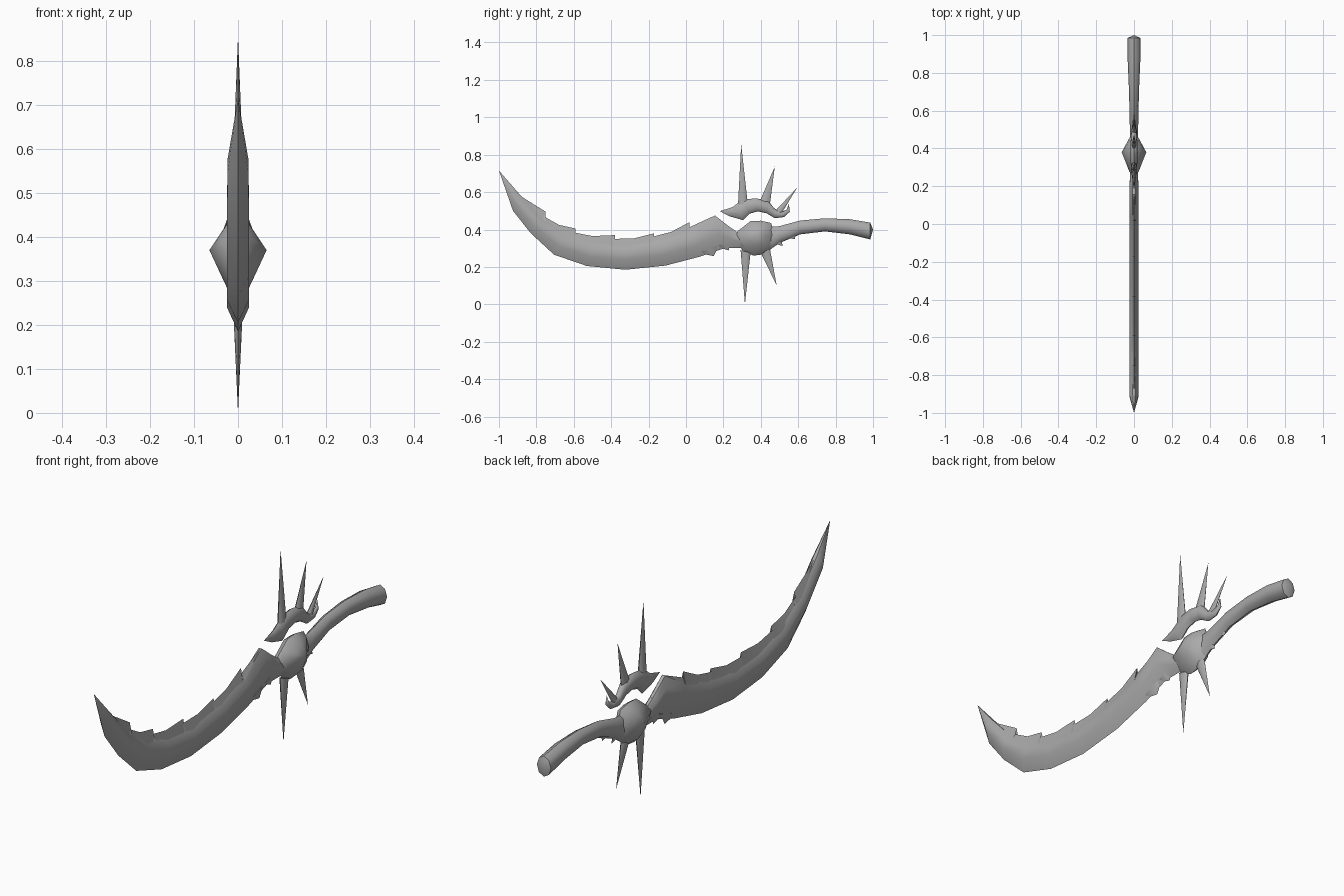
import bpy, bmesh, math

steel = bpy.data.materials.new("grey steel")
steel.diffuse_color = (0.4, 0.4, 0.4, 1)


def loft(name, rings, angle=50):
    """Skin closed rings of equal length, cap the ends and merge collapsed points."""
    bm = bmesh.new()
    rows = [[bm.verts.new(p) for p in ring] for ring in rings]
    n = len(rows[0])
    for a, b in zip(rows, rows[1:]):
        for i in range(n):
            bm.faces.new((a[i], a[(i + 1) % n], b[(i + 1) % n], b[i]))
    bm.faces.new(rows[0])
    bm.faces.new(rows[-1])
    bmesh.ops.remove_doubles(bm, verts=bm.verts, dist=0.0002)
    bmesh.ops.recalc_face_normals(bm, faces=bm.faces)
    mesh = bpy.data.meshes.new(name)
    bm.to_mesh(mesh)
    bm.free()
    mesh.materials.append(steel)
    ob = bpy.data.objects.new(name, mesh)
    bpy.context.collection.objects.link(ob)
    bpy.ops.object.select_all(action='DESELECT')
    ob.select_set(True)
    bpy.context.view_layer.objects.active = ob
    bpy.ops.object.shade_smooth_by_angle(angle=math.radians(angle))
    return ob


def sections(stations, profile):
    """Station: lower (y, z), upper (y, z), half width. Profile: (x, height) fractions."""
    return [[(px * w, a[0] + (b[0] - a[0]) * t, a[1] + (b[1] - a[1]) * t)
             for px, t in profile] for a, b, w in stations]


def spike(name, a, b, tip, w):
    return loft(name, sections([(a, b, w), (tip, tip, 0)], ROUND), 60)


ROUND = [(math.cos(i * math.pi / 4), 0.5 + 0.5 * math.sin(i * math.pi / 4)) for i in range(8)]
BLADE = [(0, 0), (1, 0.42), (1, 0.75), (0.3, 1), (-0.3, 1), (-1, 0.75), (-1, 0.42)]

# Curved blade body
blade = [
    ((-1, .715), (-1, .715), 0),
    ((-.925, .50), (-.90, .60), .024),
    ((-.83, .38), (-.78, .47), .025),
    ((-.705, .265), (-.645, .375), .025),
    ((-.53, .205), (-.50, .33), .025),
    ((-.325, .185), (-.325, .315), .025),
    ((-.11, .207), (-.13, .345), .025),
    ((.075, .255), (.03, .395), .025),
    ((.205, .30), (.155, .475), .025),
    ((.25, .30), (.225, .42), .022),
    ((.30, .30), (.29, .375), .02),
    ((.37, .32), (.37, .38), .02),
]
loft("blade", sections(blade, BLADE))

# Thin toothed back of the blade, wedge shaped
teeth = [(-1, .715), (-.96, .65), (-.87, .57), (-.75, .495), (-.768, .475), (-.68, .425),
         (-.59, .405), (-.603, .385), (-.50, .365), (-.38, .37), (-.392, .35),
         (-.28, .352), (-.17, .38), (-.185, .36), (-.08, .387), (.02, .44),
         (.018, .412), (.155, .475)]


def back_height(y):
    for (_, p, _), (_, q, _) in zip(blade, blade[1:]):
        if p[0] <= y <= q[0]:
            return p[1] + (q[1] - p[1]) * (y - p[0]) / (q[0] - p[0])
    return .4


rings = []
for y, z in teeth:
    w = .014 * min(1, (y + 1) / .15)
    base = min(back_height(y), z) - (.02 if w else 0)
    rings.append([(0, y, z), (w, y, base), (-w, y, base)])
loft("blade_teeth", rings, 35)

# Domed boss of the guard
outline = [(.25, .37), (.30, .29), (.36, .26), (.42, .268), (.46, .30),
           (.475, .37), (.455, .435), (.40, .447), (.345, .445), (.30, .41)]
boss = []
for x, s in ((-.065, 0), (-.042, .45), (-.024, .8), (0, 1), (.024, .8), (.042, .45), (.065, 0)):
    boss.append([(x, .38 + (y - .38) * s, .37 + (z - .37) * s) for y, z in outline])
loft("guard_boss", boss, 60)

# Curved handle with a flared, slightly pointed end
loft("handle", sections([
    ((.42, .28), (.42, .42), .02),
    ((.46, .30), (.47, .415), .021),
    ((.50, .328), (.50, .418), .022),
    ((.61, .374), (.61, .448), .024),
    ((.743, .39), (.743, .46), .028),
    ((.877, .374), (.877, .455), .034),
    ((.985, .347), (.985, .437), .034),
    ((1, .40), (1, .40), 0),
], ROUND))

# Wavy crest floating above the boss
loft("crest", sections([
    ((.18, .498), (.18, .498), 0),
    ((.235, .47), (.25, .52), .010),
    ((.305, .45), (.275, .54), .015),
    ((.34, .485), (.315, .56), .018),
    ((.385, .497), (.37, .567), .020),
    ((.43, .487), (.44, .555), .018),
    ((.475, .46), (.47, .515), .015),
    ((.525, .467), (.505, .493), .011),
    ((.555, .495), (.537, .505), .007),
    ((.55, .537), (.55, .537), 0),
], ROUND), 60)

# Long spikes: base ends, tip, half width
for name, a, b, tip, w in (
    ("crest_spike_front", (.278, .53), (.33, .54), (.295, .856), .013),
    ("crest_spike_middle", (.39, .54), (.448, .53), (.475, .737), .012),
    ("crest_spike_rear", (.468, .49), (.51, .485), (.595, .625), .010),
    ("lower_spike_front", (.292, .29), (.345, .275), (.315, 0), .013),
    ("lower_spike_rear", (.393, .29), (.45, .29), (.485, .10), .012),
    # Small barbs along the underside and beside the boss
    ("blade_barb_front", (.06, .275), (.18, .32), (.148, .258), .012),
    ("blade_barb_rear", (.16, .31), (.24, .34), (.228, .288), .012),
    ("boss_barb", (.24, .41), (.28, .33), (.303, .362), .012),
    ("handle_barb_front", (.455, .33), (.505, .36), (.517, .312), .010),
    ("handle_barb_rear", (.53, .36), (.59, .39), (.582, .348), .010),
):
    spike(name, a, b, tip, w)
